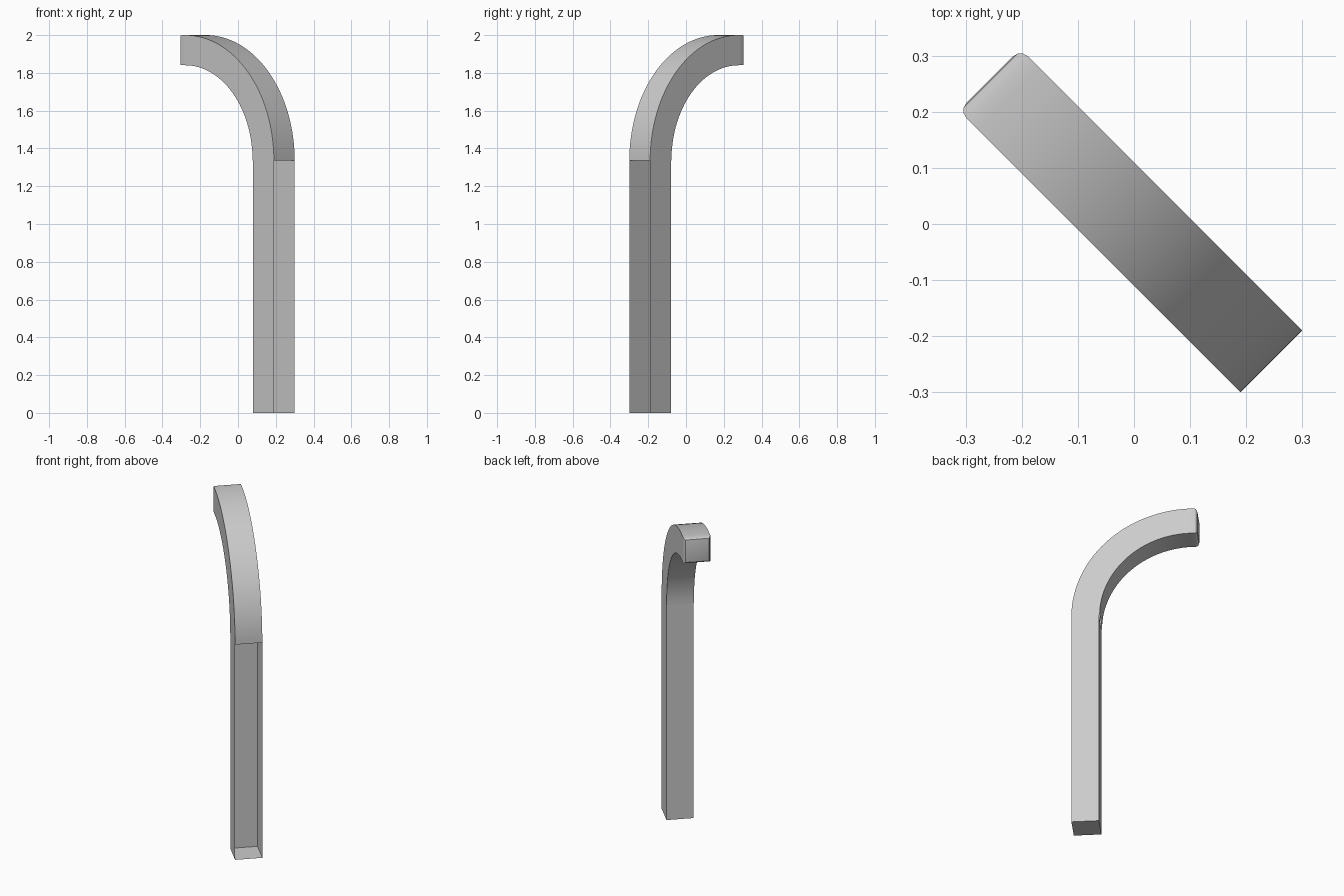
import bpy, bmesh
from math import sin, cos, pi
from mathutils import Vector

cube = bpy.data.objects.get("Cube")
if cube:
    bpy.data.objects.remove(cube, do_unlink=True)

grey = bpy.data.materials.new("plain grey")
grey.use_nodes = True
grey.diffuse_color = (0.6, 0.6, 0.6, 1)
grey.node_tree.nodes["Principled BSDF"].inputs["Base Color"].default_value = (0.6, 0.6, 0.6, 1)

OUT = Vector((1, -1, 0)).normalized()     # direction the bend faces
SIDE = Vector((1, 1, 0)).normalized()
UP = Vector((0, 0, 1))
HALF, OUTER, INNER = 0.0778, 0.3465, 0.191
BEND_Z, RADIUS = 1.335, 0.665
CENTRE = OUTER - RADIUS
THICK = OUTER - INNER
TIP = -0.364


def sweep(bm, stations):
    """Join square rings; each station is (outer, inner) as (out, height)."""
    rings = []
    for outer, inner in stations:
        corners = [(outer, -HALF), (outer, HALF), (inner, HALF), (inner, -HALF)]
        rings.append([bm.verts.new(OUT * p[0] + SIDE * s + UP * p[1]) for p, s in corners])
    for a, b in zip(rings, rings[1:]):
        for i in range(4):
            j = (i + 1) % 4
            bm.faces.new((a[i], a[j], b[j], b[i]))
    return rings


def finish(bm, name):
    mesh = bpy.data.meshes.new(name)
    bm.to_mesh(mesh)
    bm.free()
    mesh.materials.append(grey)
    obj = bpy.data.objects.new(name, mesh)
    bpy.context.collection.objects.link(obj)
    bpy.ops.object.select_all(action="DESELECT")
    obj.select_set(True)
    bpy.context.view_layer.objects.active = obj
    bpy.ops.object.shade_smooth_by_angle(angle=pi / 6)


# Straight post: closed underneath, open on its outer side
bm = bmesh.new()
rings = sweep(bm, [((OUTER, z), (INNER, z)) for z in (0, BEND_Z)])
bm.faces.new(reversed(rings[0]))
bmesh.ops.recalc_face_normals(bm, faces=bm.faces)
open_side = [f for f in bm.faces if f.normal.dot(OUT) > 0.9]
bmesh.ops.delete(bm, geom=open_side, context="FACES_ONLY")
finish(bm, "post")

# Curved arm with a softened tip
bm = bmesh.new()
stations = []
STEPS = 32
for k in range(STEPS + 1):
    a = pi / 2 * k / STEPS
    stations.append([(CENTRE + r * cos(a), BEND_Z + r * sin(a))
                     for r in (RADIUS, RADIUS - THICK - 0.004)])
stations.append([(TIP, p[1]) for p in stations[-1]])
rings = sweep(bm, stations)
tip = bm.faces.new(rings[-1])
bmesh.ops.recalc_face_normals(bm, faces=bm.faces)
bmesh.ops.bevel(bm, geom=list(tip.edges), offset=0.02, segments=3,
                profile=0.5, affect="EDGES")
finish(bm, "curved_arm")
